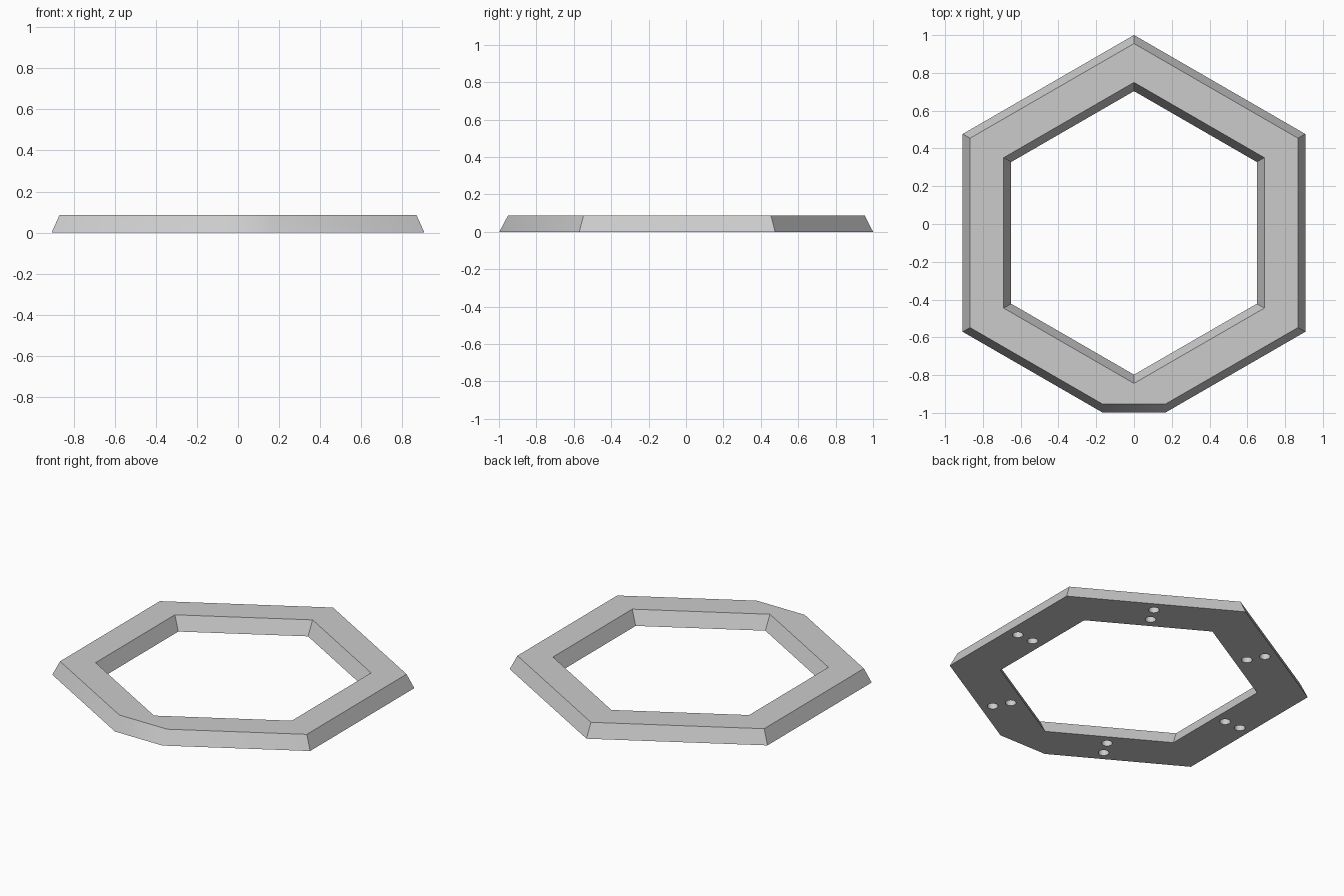
import bpy, bmesh
from math import sin, cos, pi, radians
from mathutils import Vector

if "Cube" in bpy.data.objects:
    bpy.data.objects.remove(bpy.data.objects["Cube"])

HEIGHT = 0.087
CENTRE = Vector((0, -0.047, 0))
TO_CORNER = 1 / cos(pi / 6)      # apothem to corner radius

grey = bpy.data.materials.new("light grey")
grey.use_nodes = True
grey.diffuse_color = (0.6, 0.6, 0.6, 1)
grey.node_tree.nodes["Principled BSDF"].inputs["Base Color"].default_value = (0.6, 0.6, 0.6, 1)


def add_frustum(bm, centre, sides, r_low, r_high, z_low, z_high):
    """Closed tapered prism with one corner pointing to +y."""
    loops = []
    for r, z in ((r_low, z_low), (r_high, z_high)):
        loops.append([bm.verts.new(centre + Vector((r * sin(2 * pi * i / sides),
                                                    r * cos(2 * pi * i / sides), z)))
                      for i in range(sides)])
    low, high = loops
    bm.faces.new(low)
    bm.faces.new(high)
    for i in range(sides):
        j = (i + 1) % sides
        bm.faces.new((low[i], low[j], high[j], high[i]))


def make_object(name, bm):
    bmesh.ops.recalc_face_normals(bm, faces=bm.faces[:])
    mesh = bpy.data.meshes.new(name)
    bm.to_mesh(mesh)
    bm.free()
    mesh.materials.append(grey)
    obj = bpy.data.objects.new(name, mesh)
    bpy.context.collection.objects.link(obj)
    return obj


# Tapered hexagonal body with its front corner sliced off
bm = bmesh.new()
add_frustum(bm, CENTRE, 6, 0.907 * TO_CORNER, 0.868 * TO_CORNER, 0, HEIGHT)
cut = bmesh.ops.bisect_plane(bm, geom=bm.verts[:] + bm.edges[:] + bm.faces[:],
                             plane_co=(0, -0.998, 0),
                             plane_no=(0, -HEIGHT, 0.046), clear_outer=True)
rim = [e for e in cut["geom_cut"] if isinstance(e, bmesh.types.BMEdge)]
bmesh.ops.holes_fill(bm, edges=bm.edges[:], sides=0)
ring = make_object("hexagonal_ring", bm)

# Central opening, wider at the top, running past both faces
bm = bmesh.new()
slope = 0.04 / HEIGHT
extra = 0.05
add_frustum(bm, CENTRE, 6, (0.65 - slope * extra) * TO_CORNER,
            (0.69 + slope * extra) * TO_CORNER, -extra, HEIGHT + extra)
opening = make_object("opening_cutter", bm)

# Pairs of round sockets in the underside, one pair per side
bm = bmesh.new()
for side in range(6):
    angle = side * pi / 3
    for distance in (0.724, 0.835):
        spot = CENTRE + Vector((cos(angle), sin(angle), 0)) * distance
        add_frustum(bm, spot, 24, 0.031, 0.031, -0.02, 0.05)
sockets = make_object("socket_cutter", bm)

for cutter in (opening, sockets):
    cutter.hide_render = True
    mod = ring.modifiers.new(cutter.name, "BOOLEAN")
    mod.operation = "DIFFERENCE"
    mod.solver = "EXACT"
    mod.object = cutter

# Bake the cuts and drop the cutters
bpy.context.view_layer.update()
baked = bpy.data.meshes.new_from_object(
    ring.evaluated_get(bpy.context.evaluated_depsgraph_get()))
ring.modifiers.clear()
ring.data = baked
for cutter in (opening, sockets):
    bpy.data.objects.remove(cutter)

# Soften only the shallow corners beside the front slice and the socket walls
for obj in bpy.context.selected_objects:
    obj.select_set(False)
ring.select_set(True)
bpy.context.view_layer.objects.active = ring
bpy.ops.object.shade_smooth_by_angle(angle=radians(40))
